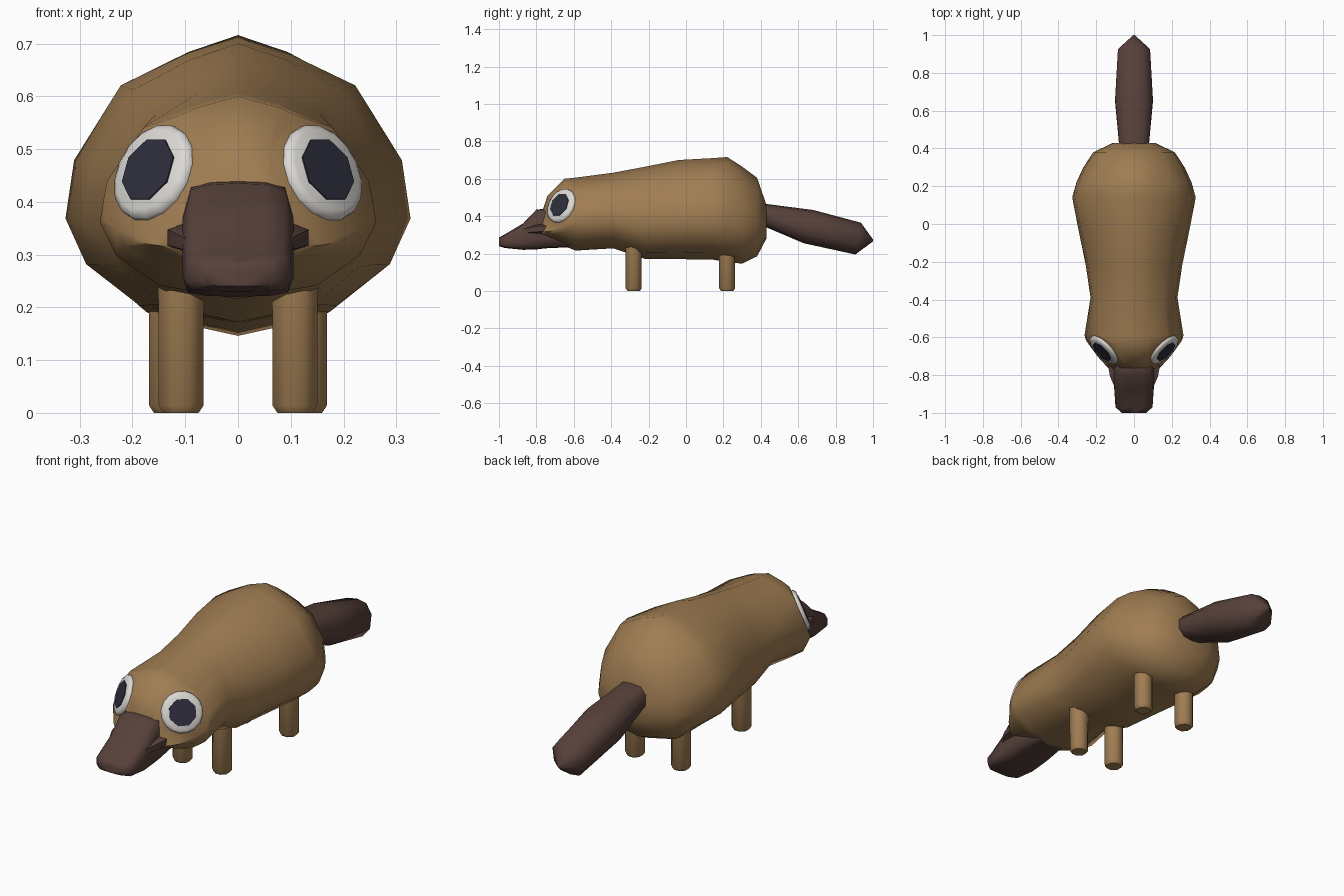
import bpy, bmesh, math
from mathutils import Vector

cube = bpy.data.objects.get("Cube")
if cube:
    bpy.data.objects.remove(cube, do_unlink=True)


def material(name, rgb):
    m = bpy.data.materials.new(name)
    m.use_nodes = True
    m.diffuse_color = (*rgb, 1)
    bsdf = m.node_tree.nodes["Principled BSDF"]
    bsdf.inputs["Base Color"].default_value = (*rgb, 1)
    bsdf.inputs["Roughness"].default_value = 0.8
    return m


FUR = material("brown_fur", (0.35, 0.205, 0.085))
DARK = material("dark_brown", (0.095, 0.052, 0.043))
WHITE = material("eye_white", (0.72, 0.70, 0.67))
PUPIL = material("pupil_navy", (0.027, 0.026, 0.046))


def finish(bm, name, mat, angle=60):
    bmesh.ops.recalc_face_normals(bm, faces=bm.faces)
    mesh = bpy.data.meshes.new(name)
    bm.to_mesh(mesh)
    bm.free()
    mesh.materials.append(mat)
    ob = bpy.data.objects.new(name, mesh)
    bpy.context.collection.objects.link(ob)
    bpy.ops.object.select_all(action='DESELECT')
    ob.select_set(True)
    bpy.context.view_layer.objects.active = ob
    bpy.ops.object.shade_smooth_by_angle(angle=math.radians(angle))
    return ob


def bridge(bm, rings):
    """Skin a list of equal rings of vertices and cap both ends."""
    n = len(rings[0])
    for a, b in zip(rings, rings[1:]):
        for i in range(n):
            j = (i + 1) % n
            bm.faces.new((a[i], a[j], b[j], b[i]))
    bm.faces.new(rings[0])
    bm.faces.new(rings[-1])


def loft(half, sections):
    """Mirror a half outline and sweep it; section = y, half width, top, bottom, lean."""
    outline = half + [(-x, z) for x, z in reversed(half) if x > 0]
    bm = bmesh.new()
    rings = []
    for y, w, top, bottom, *lean in sections:
        mid, h = (top + bottom) / 2, (top - bottom) / 2
        k = lean[0] if lean else 0
        rings.append([bm.verts.new((x * w, y + k * z, mid + h * z)) for x, z in outline])
    bridge(bm, rings)
    return bm


# Plane that each eye lies on
EYE = Vector((0.163, -0.67, 0.457))
NORMAL = Vector((0.66, -0.655, 0.36)).normalized()


def flip(v, s):
    return Vector((v.x * s, v.y, v.z))


# Body and head in one skin, trimmed flat behind the eyes
barrel = [(0, 1), (0.31, 0.885), (0.68, 0.67), (0.95, 0.147),
          (1, -0.26), (0.88, -0.58), (0.57, -0.87), (0, -1)]
bm = loft(barrel, [
    (-0.77, 0.17, 0.42, 0.295), (-0.74, 0.2, 0.51, 0.28), (-0.65, 0.243, 0.6, 0.24),
    (-0.59, 0.262, 0.606, 0.216), (-0.39, 0.23, 0.632, 0.228), (-0.22, 0.255, 0.664, 0.172),
    (-0.04, 0.292, 0.7, 0.17), (0.14, 0.327, 0.71, 0.168), (0.22, 0.305, 0.716, 0.155),
    (0.3, 0.268, 0.665, 0.146), (0.38, 0.215, 0.605, 0.185), (0.43, 0.11, 0.46, 0.28)])
for s in (1, -1):
    n = flip(NORMAL, s)
    cut = bmesh.ops.bisect_plane(
        bm, geom=bm.verts[:] + bm.edges[:] + bm.faces[:],
        plane_co=flip(EYE, s) - n * 0.008, plane_no=n, clear_outer=True)
    edges = [e for e in cut["geom_cut"] if isinstance(e, bmesh.types.BMEdge)]
    bmesh.ops.holes_fill(bm, edges=edges, sides=0)
finish(bm, "body", FUR, 70)

# Flat tail
octagon = [(0, 1), (0.6, 0.9), (1, 0.4), (1, -0.4), (0.6, -0.9), (0, -1)]
finish(loft(octagon, [
    (0.36, 0.075, 0.475, 0.36), (0.43, 0.08, 0.465, 0.34), (0.655, 0.1, 0.433, 0.255, 0.025),
    (0.92, 0.085, 0.365, 0.195, 0.015), (1.0, 0.004, 0.275, 0.265)]), "tail", DARK, 50)

# Bill with raised shield, plus the wide mouth corners
slab = [(0, 1), (0.5, 0.98), (0.85, 0.88), (1, 0.35), (1, -0.5), (0.9, -0.88), (0.6, -0.97), (0, -1)]
finish(loft(slab, [
    (-1.0, 0.065, 0.285, 0.24), (-0.97, 0.098, 0.302, 0.23), (-0.87, 0.105, 0.362, 0.22),
    (-0.8, 0.105, 0.435, 0.222), (-0.75, 0.105, 0.44, 0.228), (-0.6, 0.08, 0.4, 0.235)]),
    "bill", DARK)
finish(loft(octagon, [
    (-0.88, 0.095, 0.345, 0.29), (-0.81, 0.126, 0.365, 0.295),
    (-0.77, 0.134, 0.37, 0.295), (-0.7, 0.134, 0.37, 0.295)]), "mouth_corners", DARK)


def turned(name, mat, steps, sides, base, axis, angle=50):
    """Round part from (radius, height) steps standing on base along axis."""
    turn = axis.to_track_quat('Z', 'Y')
    bm = bmesh.new()
    rings = []
    for r, h in steps:
        ring = []
        for i in range(sides):
            a = (i + 0.5) * math.tau / sides
            ring.append(bm.verts.new(base + turn @ Vector((r * math.cos(a), r * math.sin(a), h))))
        rings.append(ring)
    bridge(bm, rings)
    finish(bm, name, mat, angle)


# Eyes and legs on both sides
for s, side in ((1, "left"), (-1, "right")):
    c, n = flip(EYE, s), flip(NORMAL, s)
    turned(side + "_eye", WHITE, [(0.09, -0.03), (0.097, -0.012), (0.095, 0.002), (0.082, 0.01)],
           16, c, n)
    turned(side + "_pupil", PUPIL, [(0.065, 0.008), (0.065, 0.013)], 8, c, n, 30)
    for place, x, y, top in (("front", 0.108, -0.28, 0.3), ("back", 0.126, 0.22, 0.28)):
        turned(f"{place}_{side}_leg", FUR, [(0.036, 0), (0.046, 0.014), (0.047, top)],
               8, Vector((x * s, y, 0)), Vector((0, 0, 1)))
